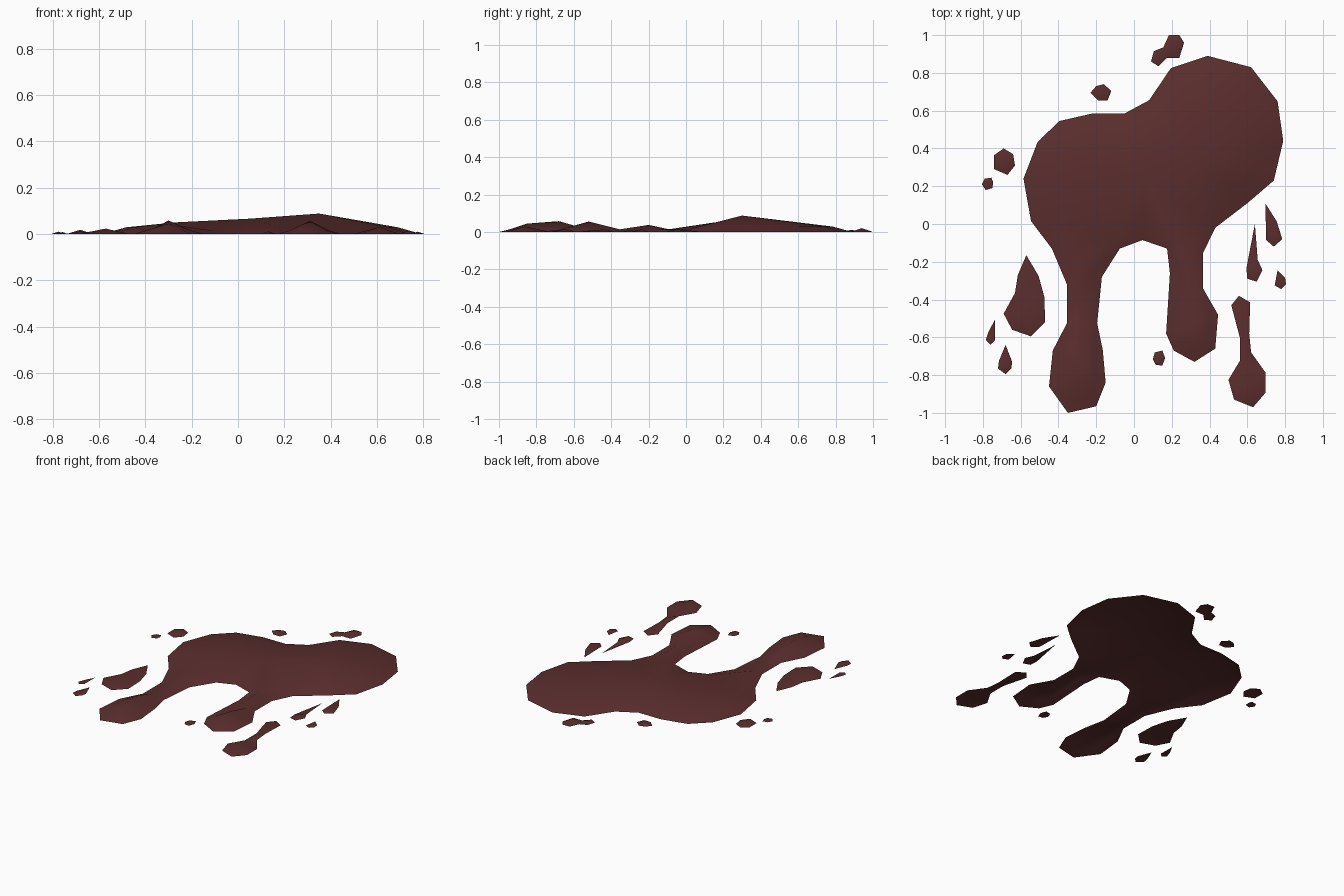
import bpy
from mathutils import Vector
from mathutils.geometry import delaunay_2d_cdt

mat = bpy.data.materials.new("dark red liquid")
mat.diffuse_color = (0.105, 0.027, 0.027, 1)


def inset_ring(outline, width):
    """Mitred inward offset of a clockwise outline; rim height follows the width."""
    ring = []
    n = len(outline)
    for i, p in enumerate(outline):
        a, b = Vector(outline[i - 1]), Vector(outline[(i + 1) % n])
        p = Vector(p)
        d1, d2 = (p - a).normalized(), (b - p).normalized()
        n1, n2 = Vector((d1.y, -d1.x)), Vector((d2.y, -d2.x))
        m = (n1 + n2).normalized()
        w = width(p)
        q = p + m * (w / max(m.dot(n1), 0.6))
        ring.append((q.x, q.y, w * 0.29))
    return ring


def puddle(name, outline, crest, width=None):
    """Open domed skin: outline on the ground, optional rim ring, crest points on top."""
    n = len(outline)
    pts = [(x, y, 0) for x, y in outline]
    edges = [(i, (i + 1) % n) for i in range(n)]
    if width:
        pts += inset_ring(outline, width)
        edges += [(n + i, n + (i + 1) % n) for i in range(n)]
    pts += crest
    co, _, faces, src, _, _ = delaunay_2d_cdt(
        [Vector(p[:2]) for p in pts], edges, [], 1, 1e-5)
    verts = [(c.x, c.y, pts[s[0]][2] if s else 0.02) for c, s in zip(co, src)]
    me = bpy.data.meshes.new(name)
    me.from_pydata(verts, [], faces)
    me.materials.append(mat)
    me.shade_smooth()
    ob = bpy.data.objects.new(name, me)
    bpy.context.collection.objects.link(ob)


# main pool with two running drips
pool = [(.39, .89), (.62, .83), (.76, .65), (.79, .44), (.74, .23), (.60, .11),
        (.43, -.02), (.365, -.155), (.365, -.34), (.445, -.48), (.43, -.66),
        (.32, -.73), (.21, -.67), (.17, -.58), (.19, -.26), (.175, -.13),
        (.045, -.085), (-.075, -.13), (-.17, -.28), (-.195, -.525),
        (-.165, -.67), (-.15, -.84), (-.2, -.965), (-.35, -1), (-.45, -.86),
        (-.43, -.67), (-.355, -.525), (-.355, -.32), (-.435, -.13),
        (-.545, .015), (-.585, .24), (-.51, .435), (-.395, .545), (-.22, .585),
        (-.05, .585), (.08, .655), (.195, .825)]
pool_crest = [(.35, .30, .088), (.05, .25, .066), (-.27, .25, .05),
              (-.27, -.2, .038), (-.3, -.68, .058), (-.3, -.85, .045),
              (.27, -.2, .038), (.31, -.52, .056)]
puddle("main_pool", pool, pool_crest, lambda p: .1 if p.y > 0 else .05)

# separate running drips
puddle("right_drip",
       [(.555, -.38), (.615, -.415), (.61, -.58), (.62, -.68), (.695, -.785),
        (.695, -.895), (.63, -.97), (.53, -.93), (.50, -.825), (.56, -.725),
        (.56, -.6), (.515, -.43)],
       [(.61, -.86, .03), (.587, -.65, .015), (.57, -.44, .014)])
puddle("left_drip",
       [(-.57, -.165), (-.505, -.275), (-.475, -.385), (-.47, -.52),
        (-.545, -.595), (-.645, -.56), (-.69, -.475), (-.63, -.365),
        (-.615, -.27)],
       [(-.57, -.47, .023), (-.56, -.3, .013)])
puddle("back_droplet",
       [(.185, 1), (.24, 1), (.265, .96), (.24, .88), (.175, .88), (.13, .835),
        (.09, .86), (.105, .915), (.155, .935)],
       [(.21, .94, .021), (.13, .885, .012)])

# pointed and round droplets
puddle("back_small_droplet",
       [(-.2, .73), (-.16, .74), (-.12, .705), (-.14, .655), (-.19, .655),
        (-.23, .695)], [(-.17, .695, .014)])
puddle("left_round_droplet",
       [(-.69, .40), (-.64, .37), (-.63, .31), (-.67, .26), (-.74, .29),
        (-.74, .365)], [(-.68, .33, .018)])
puddle("left_tiny_droplet",
       [(-.805, .21), (-.79, .24), (-.755, .245), (-.745, .22), (-.75, .19),
        (-.785, .18)], [(-.775, .215, .01)])
puddle("left_sliver",
       [(-.735, -.505), (-.735, -.615), (-.76, -.64), (-.785, -.615),
        (-.77, -.57)], [(-.757, -.60, .008)])
puddle("left_front_droplet",
       [(-.68, -.64), (-.645, -.73), (-.65, -.765), (-.68, -.795),
        (-.72, -.765), (-.715, -.725)], [(-.68, -.74, .013)])
puddle("centre_droplet",
       [(.11, -.68), (.15, -.67), (.165, -.71), (.15, -.75), (.115, -.745),
        (.10, -.715)], [(.132, -.71, .011)])
puddle("right_long_droplet",
       [(.64, 0), (.655, -.19), (.68, -.245), (.65, -.305), (.6, -.29),
        (.595, -.235)], [(.637, -.24, .014)])
puddle("right_pointed_droplet",
       [(.695, .11), (.755, .015), (.785, -.08), (.74, -.12), (.70, -.085)],
       [(.735, -.05, .014)])
puddle("right_tiny_droplet",
       [(.76, -.245), (.80, -.285), (.805, -.32), (.78, -.345), (.745, -.325)],
       [(.775, -.305, .01)])
